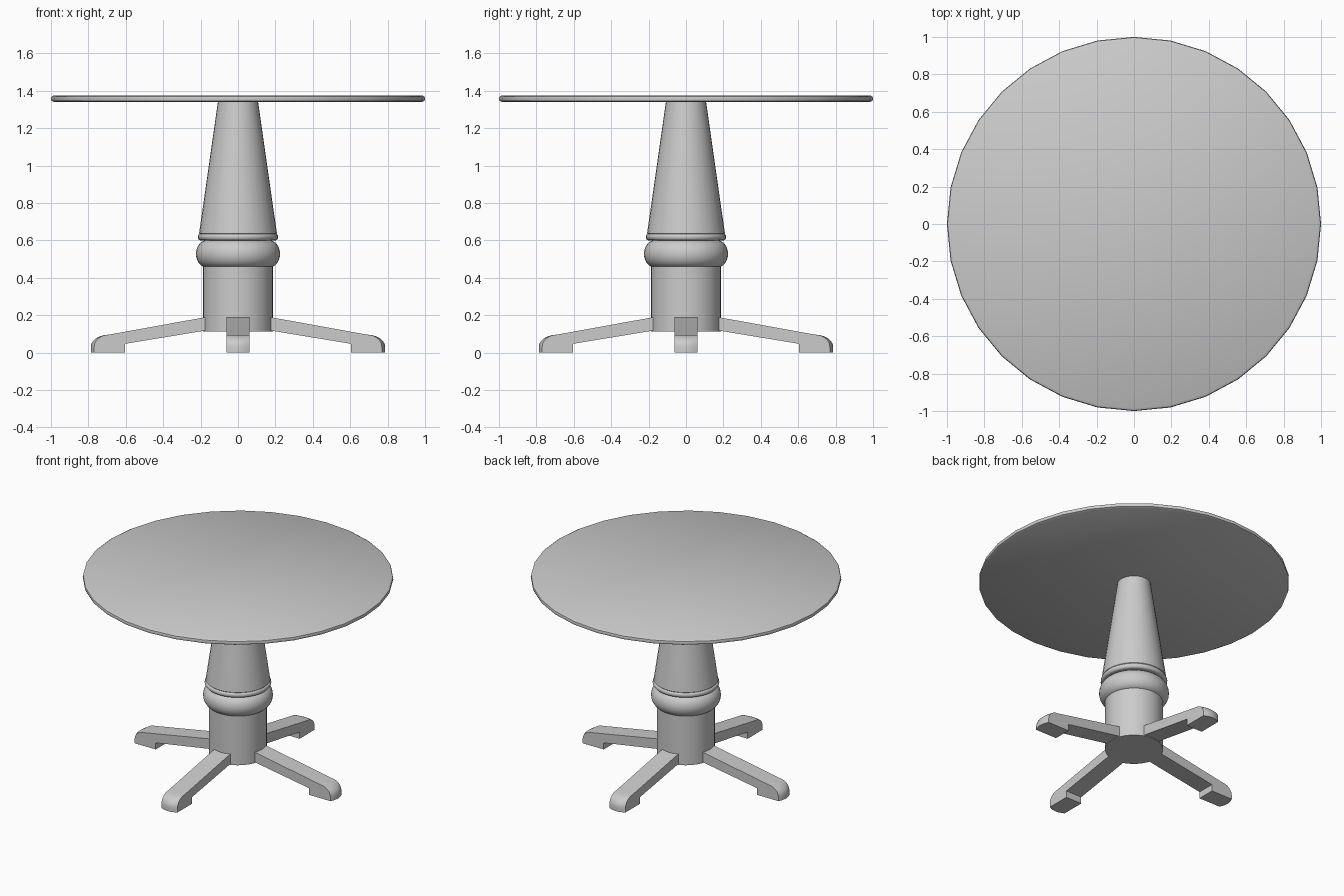
import bpy, bmesh, math

if "Cube" in bpy.data.objects:
    bpy.data.objects.remove(bpy.data.objects["Cube"])

grey = bpy.data.materials.new("plain grey")
grey.diffuse_color = (0.6, 0.6, 0.6, 1)
grey.use_nodes = True
grey.node_tree.nodes["Principled BSDF"].inputs["Base Color"].default_value = grey.diffuse_color


def finish(name, bm, angle):
    bmesh.ops.recalc_face_normals(bm, faces=bm.faces)
    me = bpy.data.meshes.new(name)
    bm.to_mesh(me)
    bm.free()
    ob = bpy.data.objects.new(name, me)
    bpy.context.collection.objects.link(ob)
    me.materials.append(grey)
    bpy.ops.object.select_all(action='DESELECT')
    ob.select_set(True)
    bpy.context.view_layer.objects.active = ob
    bpy.ops.object.shade_smooth_by_angle(angle=math.radians(angle))
    return ob


def lathe(name, profile, sides=32, angle=35):
    """Closed turned part from (radius, z) points, bottom to top."""
    bm = bmesh.new()
    rings = []
    for r, z in profile:
        rings.append([bm.verts.new((r * math.cos(2 * math.pi * i / sides),
                                    r * math.sin(2 * math.pi * i / sides), z))
                      for i in range(sides)])
    for a, b in zip(rings, rings[1:]):
        for i in range(sides):
            j = (i + 1) % sides
            bm.faces.new((a[i], a[j], b[j], b[i]))
    bm.faces.new(rings[0])
    bm.faces.new(rings[-1])
    return finish(name, bm, angle)


def bulge(r, rx, z, rz, steps):
    """Half-ellipse profile."""
    return [(r + rx * math.cos(t), z + rz * math.sin(t))
            for t in (-math.pi / 2 + math.pi * k / steps for k in range(steps + 1))]


# Table top with softened rim
lathe("table_top", [(0.985, 1.34), (0.997, 1.346), (1.0, 1.357),
                    (0.997, 1.368), (0.985, 1.375)])

# Turned pedestal
lathe("pedestal_base", [(0.187, 0.112), (0.187, 0.5)])
lathe("pedestal_bulge", bulge(0.165, 0.06, 0.528, 0.073, 12))
lathe("pedestal_ring", bulge(0.2, 0.015, 0.618, 0.018, 6))
lathe("pedestal_cone", [(0.195, 0.625), (0.208, 0.638), (0.107, 1.342)])

# Four legs: side profile (distance out, z), with rounded toe
toe = [(0.69 + 0.097 * math.sin(t), 0.03 + 0.066 * math.cos(t))
       for t in (math.pi / 2 * k / 6 for k in range(7))]
profile = [(0.12, 0.117), (0.12, 0.198), (0.17, 0.19)] + toe + \
          [(0.787, 0.0), (0.603, 0.0), (0.603, 0.047), (0.18, 0.117)]
half = 0.0625
slices = 6
for n, name in enumerate(("right_leg", "back_leg", "left_leg", "front_leg")):
    bm = bmesh.new()
    rows = []
    for s in range(slices + 1):
        t = -1 + 2 * s / slices
        # toe bows slightly outward in the middle
        rows.append([bm.verts.new((x - 0.018 * t * t * max(0, (x - 0.69) / 0.097), t * half, z))
                     for x, z in profile])
    count = len(profile)
    for a, b in zip(rows, rows[1:]):
        for i in range(count):
            j = (i + 1) % count
            bm.faces.new((a[i], a[j], b[j], b[i]))
    bm.faces.new(rows[0])
    bm.faces.new(rows[-1])
    leg = finish(name, bm, 30)
    leg.rotation_euler.z = n * math.pi / 2
